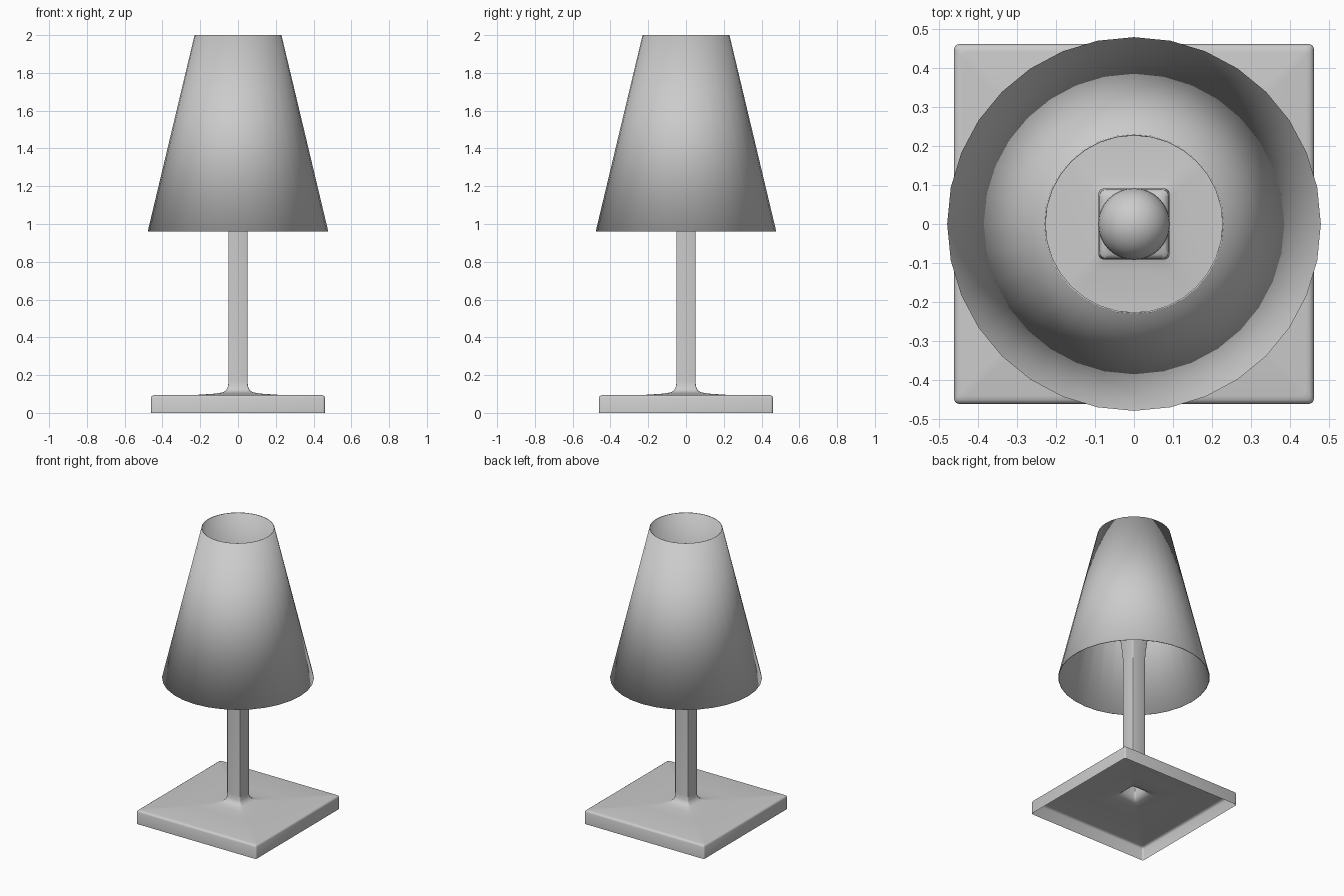
import bpy, bmesh
from math import cos, sin, pi, radians

if "Cube" in bpy.data.objects:
    bpy.data.objects.remove(bpy.data.objects["Cube"])


def loft(name, rings, cap=False, angle=40):
    """Skin a stack of closed rings of points into one surface."""
    bm = bmesh.new()
    loops = [[bm.verts.new(p) for p in ring] for ring in rings]
    n = len(loops[0])
    for a, b in zip(loops, loops[1:]):
        for i in range(n):
            j = (i + 1) % n
            bm.faces.new((a[i], a[j], b[j], b[i]))
    if cap:
        bm.faces.new(loops[-1])
    mesh = bpy.data.meshes.new(name)
    bm.to_mesh(mesh)
    bm.free()
    ob = bpy.data.objects.new(name, mesh)
    bpy.context.collection.objects.link(ob)
    bpy.ops.object.select_all(action='DESELECT')
    ob.select_set(True)
    bpy.context.view_layer.objects.active = ob
    bpy.ops.object.shade_smooth_by_angle(angle=radians(angle))
    return ob


def rounded_square(half, z, r, steps=3):
    pts = []
    for q in range(4):
        mid = pi / 4 + q * pi / 2
        cx = (half - r) * (1 if cos(mid) > 0 else -1)
        cy = (half - r) * (1 if sin(mid) > 0 else -1)
        for s in range(steps + 1):
            a = q * pi / 2 + s / steps * pi / 2
            pts.append((cx + r * cos(a), cy + r * sin(a), z))
    return pts


def circle(r, z, n=32):
    return [(r * cos(2 * pi * i / n), r * sin(2 * pi * i / n), z) for i in range(n)]


# Base, stem and flared socket: one hollow skin, open underneath
profile = [  # half width, height, corner radius
    (0.46, 0, 0.012), (0.46, 0.08, 0.012), (0.457, 0.088, 0.012),
    (0.45, 0.093, 0.012), (0.44, 0.095, 0.012), (0.21, 0.096, 0.03),
    (0.12, 0.102, 0.025), (0.08, 0.109, 0.02), (0.062, 0.12, 0.012),
    (0.053, 0.14, 0.007), (0.05, 0.17, 0.005), (0.05, 1.05, 0.005),
    (0.053, 1.13, 0.006), (0.062, 1.22, 0.008), (0.075, 1.30, 0.01),
    (0.086, 1.36, 0.012), (0.091, 1.40, 0.014), (0.088, 1.42, 0.016),
    (0.078, 1.43, 0.018)]
loft("base_and_stem", [rounded_square(*p) for p in profile], cap=True)

# Bulb
bpy.ops.mesh.primitive_uv_sphere_add(segments=32, ring_count=16, radius=0.092,
                                     location=(0, 0, 1.48))
bpy.context.object.name = "bulb"
bpy.ops.object.shade_smooth()

# Thin conical shade, open at both ends
shade = loft("shade", [circle(0.478, 0.96), circle(0.23, 2.0)])
wall = shade.modifiers.new("thickness", 'SOLIDIFY')
wall.thickness = 0.004
wall.offset = -1
